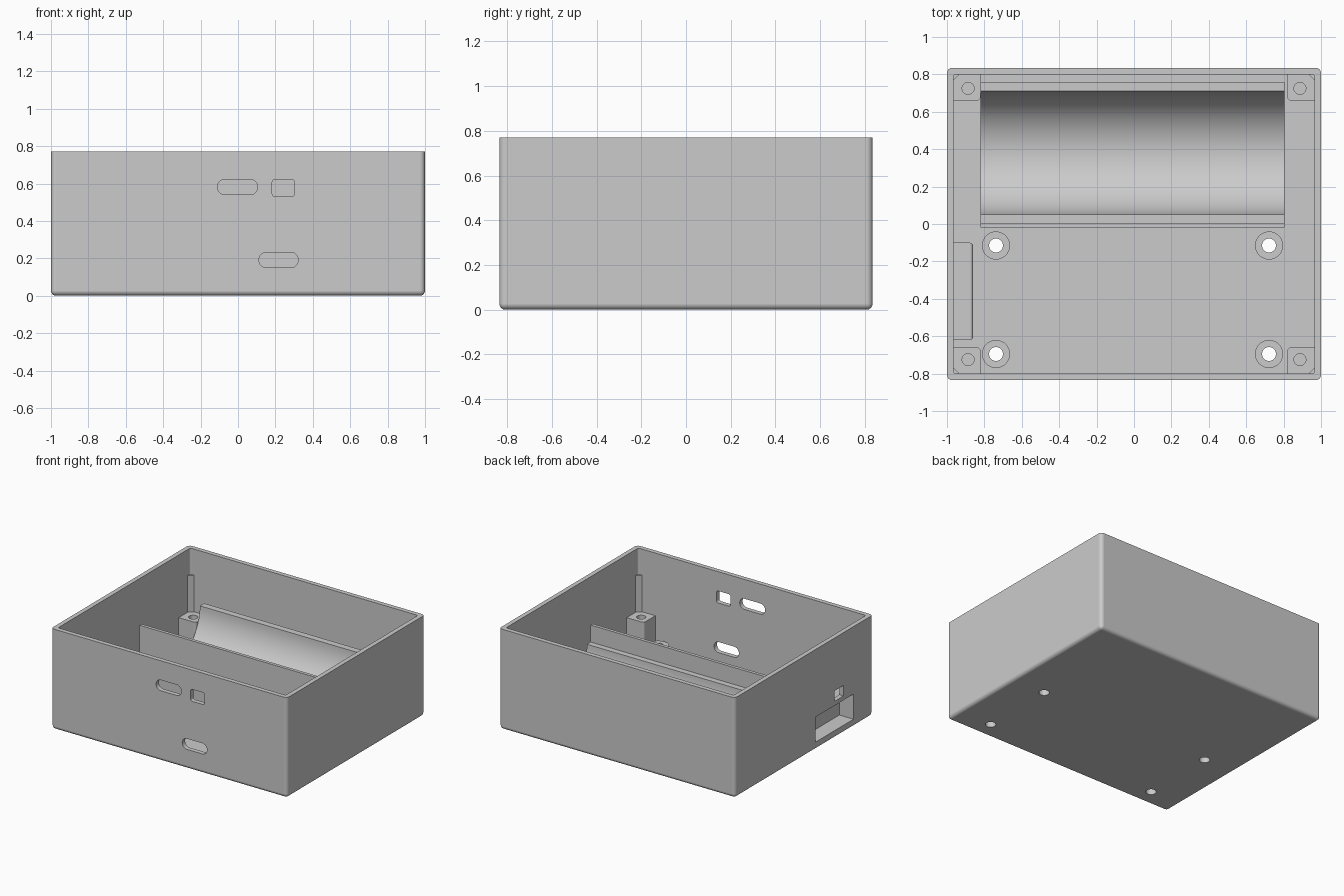
import bpy, bmesh, math
from mathutils import Matrix, Vector

if "Cube" in bpy.data.objects:
    bpy.data.objects.remove(bpy.data.objects["Cube"], do_unlink=True)

grey = bpy.data.materials.new("plain_grey")
grey.use_nodes = True
grey.diffuse_color = (0.6, 0.6, 0.6, 1)
grey.node_tree.nodes["Principled BSDF"].inputs["Base Color"].default_value = (0.6, 0.6, 0.6, 1)


def finish(name, bm):
    bmesh.ops.recalc_face_normals(bm, faces=bm.faces)
    mesh = bpy.data.meshes.new(name)
    bm.to_mesh(mesh)
    bm.free()
    mesh.materials.append(grey)
    obj = bpy.data.objects.new(name, mesh)
    bpy.context.collection.objects.link(obj)
    return obj


def box(name, lo, hi, radius=0, keep=None, segments=5):
    """Box between two corners; edges picked by keep(a, b) are rounded."""
    lo, hi = Vector(lo), Vector(hi)
    bm = bmesh.new()
    bmesh.ops.create_cube(bm, size=1)
    bmesh.ops.scale(bm, vec=hi - lo, verts=bm.verts)
    bmesh.ops.translate(bm, vec=(lo + hi) / 2, verts=bm.verts)
    if radius:
        edges = [e for e in bm.edges if keep(e.verts[0].co, e.verts[1].co)]
        bmesh.ops.bevel(bm, geom=edges, offset=radius, segments=segments,
                        profile=0.5, affect='EDGES')
    return finish(name, bm)


def along(axis):
    return lambda a, b: abs(a[axis] - b[axis]) > 1e-4


def rod(name, x, y, z0, z1, r, sides=32):
    bm = bmesh.new()
    bmesh.ops.create_cone(bm, cap_ends=True, segments=sides, radius1=r, radius2=r,
                          depth=z1 - z0, matrix=Matrix.Translation((x, y, (z0 + z1) / 2)))
    return finish(name, bm)


def cut(obj, cutters):
    bpy.context.view_layer.objects.active = obj
    for c in cutters:
        mod = obj.modifiers.new("cut", 'BOOLEAN')
        mod.operation, mod.solver, mod.object = 'DIFFERENCE', 'EXACT', c
        bpy.ops.object.modifier_apply(modifier=mod.name)


W, D, H = 1.0, 0.835, 0.77      # outer half width, half depth, height
IW, ID, FLOOR = 0.965, 0.8, 0.04  # inner half sizes, floor level
parts, cutters = [], []

# Open case with rounded sides and bottom
shell = box("case_shell", (-W, -D, 0), (W, D, H), 0.028,
            lambda a, b: min(a.z, b.z) < 0.01)
parts.append(shell)
cavity = box("cavity_cutter", (-IW, -ID, FLOOR), (IW, ID, H + 0.2), 0.012, along(2))

# Front openings: two long slots and a square one
slots = [box("slot_cutter", (x0, -0.9, z0), (x1, -0.75, z1), r, along(1), 8)
         for x0, x1, z0, z1, r in ((-0.11, 0.105, 0.54, 0.622, 0.04),
                                   (0.183, 0.302, 0.53, 0.622, 0.015),
                                   (0.112, 0.322, 0.15, 0.232, 0.04))]

# Side openings: large recess and a small window above it
recess = box("recess_cutter", (-1.1, -0.6, 0.06), (-0.88, -0.14, 0.252))
window = box("window_cutter", (-1.1, -0.48, 0.285), (-0.9, -0.37, 0.365))

# Board standoffs with holes through the floor
holes = []
for x in (-0.738, 0.722):
    for y in (-0.115, -0.695):
        standoff = rod("standoff", x, y, 0.03, 0.13, 0.075)
        hole = rod("standoff_hole_cutter", x, y, -0.1, 0.3, 0.037)
        cut(standoff, [hole])
        holes.append(hole)
        parts.append(standoff)

cut(shell, [cavity, recess, window] + slots + holes)

# Recess housing inside the side wall
housing = box("recess_housing", (-0.975, -0.62, 0.03), (-0.86, -0.1, 0.275), 0.018,
              lambda a, b: min(a.x, b.x) > -0.9 and max(a.z, b.z) > 0.1)
cut(housing, [recess])
parts.append(housing)
cutters += [cavity, recess, window] + slots + holes

# Corner screw posts, each with a narrow rib up the case corner
for sx in (-1, 1):
    for sy in (-1, 1):
        xs = sorted((sx * 0.82, sx * 0.975))
        ys = sorted((sy * 0.66, sy * 0.81))
        post = box("corner_post", (xs[0], ys[0], 0.03), (xs[1], ys[1], 0.29), 0.02,
                   lambda a, b: abs(a.z - b.z) > 0.1 and abs(a.x) < 0.9 and abs(a.y) < 0.7)
        bore = rod("post_bore_cutter", sx * 0.887, sy * 0.725, 0.12, 0.4, 0.032)
        cut(post, [bore])
        cutters.append(bore)
        rib = rod("corner_rib", sx * IW, sy * ID, 0.2, 0.57, 0.032, 4)
        parts += [post, rib]

# Battery cradle: round trough with a raised front lip, extruded sideways
steps = 40
profile = [(0.76, 0.03), (0.76, 0.40)]
profile += [(0.38 + 0.33 * math.cos(math.pi * i / steps),
             0.40 - 0.33 * math.sin(math.pi * i / steps)) for i in range(steps + 1)]
profile += [(0.005, 0.40), (0.005, 0.53), (-0.02, 0.53), (-0.02, 0.03)]
bm = bmesh.new()
face = bm.faces.new([bm.verts.new((-0.82, y, z)) for y, z in profile])
ext = bmesh.ops.extrude_face_region(bm, geom=[face], use_keep_orig=True)
bmesh.ops.translate(bm, vec=(1.625, 0, 0),
                    verts=[g for g in ext["geom"] if isinstance(g, bmesh.types.BMVert)])
parts.append(finish("battery_cradle", bm))

for c in cutters:
    bpy.data.objects.remove(c, do_unlink=True)

# Smooth the round surfaces, keep flat faces flat
bpy.ops.object.select_all(action='DESELECT')
for p in parts:
    p.select_set(True)
bpy.context.view_layer.objects.active = shell
bpy.ops.object.shade_smooth_by_angle(angle=math.radians(30))
for p in parts:
    p.modifiers.new("flat_normals", 'WEIGHTED_NORMAL').keep_sharp = True
